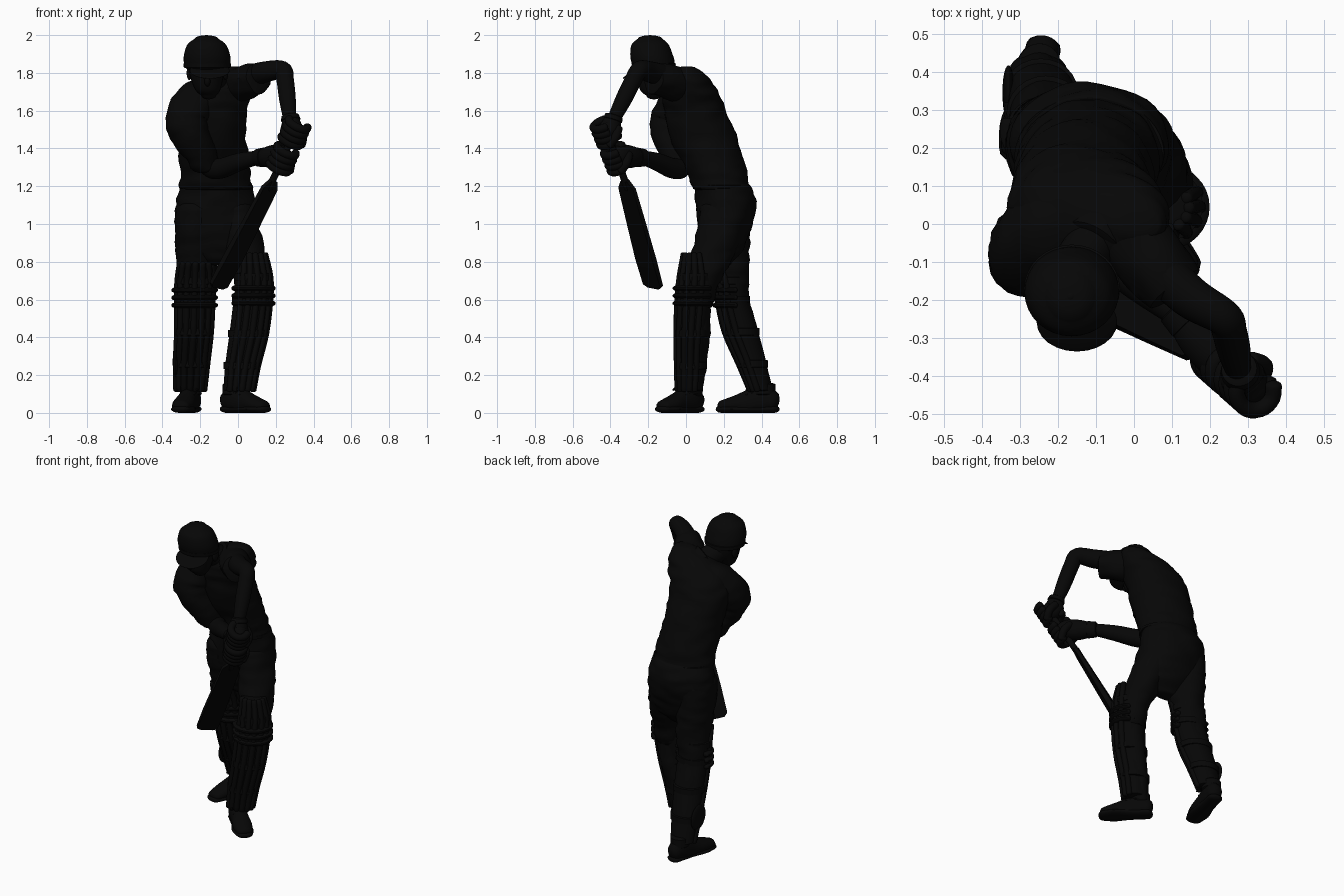
import bpy, bmesh, math
from mathutils import Vector, noise

if "Cube" in bpy.data.objects:
    bpy.data.objects.remove(bpy.data.objects["Cube"])

black = bpy.data.materials.new("matte_black")
black.use_nodes = True
black.diffuse_color = (0.002, 0.002, 0.002, 1)
black.node_tree.nodes["Principled BSDF"].inputs["Base Color"].default_value = black.diffuse_color


def finish(name, bm):
    bmesh.ops.recalc_face_normals(bm, faces=bm.faces)
    for f in bm.faces:
        f.smooth = True
    mesh = bpy.data.meshes.new(name)
    bm.to_mesh(mesh)
    bm.free()
    mesh.materials.append(black)
    ob = bpy.data.objects.new(name, mesh)
    bpy.context.collection.objects.link(ob)
    bpy.ops.object.select_all(action='DESELECT')
    ob.select_set(True)
    bpy.context.view_layer.objects.active = ob
    bpy.ops.object.shade_smooth_by_angle(angle=math.radians(45))
    return ob


def spline(pts, steps):
    """Smooth path through points given as (x, y, z, a, b)."""
    P = [tuple(p) + (p[3],) * (5 - len(p)) for p in pts]
    out = []
    for i in range(len(P) - 1):
        q = [P[max(i - 1, 0)], P[i], P[i + 1], P[min(i + 2, len(P) - 1)]]
        for s in range(steps):
            t = s / steps
            out.append([0.5 * (2 * b + (c - a) * t + (2 * a - 5 * b + 4 * c - d) * t * t
                               + (3 * b - a - 3 * c + d) * t ** 3) for a, b, c, d in zip(*q)])
    return out + [list(P[-1])]


def loft(name, pts, level=False, sides=24, steps=6, cap=0.5, fold=0, floor=None, side=(1, 0, 0)):
    """Tube of elliptical sections with domed ends; level keeps sections horizontal."""
    path = spline(pts, steps)
    n = len(path)
    bm = bmesh.new()
    rings, u = [], Vector(side)
    for i, p in enumerate(path):
        t = (Vector(path[min(i + 1, n - 1)][:3]) - Vector(path[max(i - 1, 0)][:3])).normalized()
        if level:
            t = Vector((0, 0, math.copysign(1, t.z)))
        u = (u - t * u.dot(t)).normalized()
        v = t.cross(u)
        slices = [(0, 1)]
        dome = [(math.sin(k) * cap, math.cos(k)) for k in (0.5, 1.0, 1.4)]
        if i == 0:
            slices = [(-h, w) for h, w in reversed(dome)] + slices
        if i == n - 1:
            slices += dome
        for h, w in slices:
            c = Vector(p[:3]) + t * h * min(p[3], p[4])
            ring = []
            for k in range(sides):
                a = math.tau * k / sides
                d = u * math.cos(a) * p[3] + v * math.sin(a) * p[4]
                co = c + d * w
                if fold:
                    co += d.normalized() * fold * noise.noise(Vector((co.x * 9, co.y * 9, co.z * 24)))
                if floor is not None:
                    co.z = max(co.z, floor)
                ring.append(bm.verts.new(co))
            rings.append(ring)
    for r, s in zip(rings, rings[1:]):
        for k in range(sides):
            j = (k + 1) % sides
            bm.faces.new((r[k], r[j], s[j], s[k]))
    bm.faces.new(rings[0])
    bm.faces.new(rings[-1])
    return finish(name, bm)


def ball(name, loc, size, rot=(0, 0, 0)):
    bm = bmesh.new()
    bmesh.ops.create_uvsphere(bm, u_segments=24, v_segments=14, radius=1)
    ob = finish(name, bm)
    ob.location, ob.scale, ob.rotation_euler = loc, size, rot


# Shirt and trousers
loft("shirt", [(-.115, .185, 1.19, .192, .15), (-.123, .163, 1.28, .186, .16), (-.135, .095, 1.45, .18, .178),
               (-.14, .048, 1.6, .19, .162), (-.1, .022, 1.71, .185, .145),
               (-.035, .01, 1.79, .125, .095), (0, 0, 1.825, .07, .05)], level=True, sides=40, cap=.2, fold=.012)
loft("shirt_hem", [(-.115, .187, 1.185, .194, .15), (-.116, .185, 1.205, .195, .151)], level=True, sides=40, cap=.05)
loft("trouser_seat", [(-.115, .19, 1.21, .182, .145), (-.12, .213, 1.12, .21, .16), (-.115, .208, 1.02, .217, .15),
                      (-.11, .2, .92, .21, .125), (-.1, .195, .84, .16, .09), (-.1, .19, .79, .09, .05)],
     level=True, sides=40, cap=.2, fold=.01)
loft("left_thigh", [(-.01, .2, 1.08, .1, .13), (.005, .185, .98, .105, .125), (.04, .14, .84, .103, .115),
                    (.07, .085, .7, .09, .1), (.075, .055, .58, .085, .09)], level=True, fold=.012)
loft("right_thigh", [(-.22, .2, 1.08, .11, .14), (-.225, .205, .97, .11, .135), (-.22, .225, .83, .11, .11),
                     (-.222, .24, .7, .1, .092), (-.23, .25, .58, .09, .085)], level=True, fold=.012)
loft("left_calf", [(.075, .05, .62, .08, .08), (.055, .045, .42, .078, .085), (.015, .045, .25, .06, .065),
                   (-.02, .035, .1, .05, .05)], level=True, fold=.008)
loft("right_calf", [(-.23, .25, .62, .085, .08), (-.237, .295, .43, .08, .085), (-.245, .368, .25, .065, .06),
                    (-.248, .415, .1, .05, .05)], level=True, fold=.008)


# Leg pads: shell, vertical canes, knee rolls and rear straps
def leg_pad(prefix, path, knee, face):
    loft(prefix + "_pad_shell", path, level=True, sides=32, cap=.1)
    dense = spline(path, 1)

    def on_shell(p, ang, grow):
        return (p[0] + math.cos(ang) * p[3] * grow, p[1] + math.sin(ang) * p[4] * grow, p[2])

    for i in range(7):
        ang = math.radians(face + (i - 3) * 25)
        loft(f"{prefix}_pad_cane_{i}", [on_shell(p, ang, .97) + (.017,) for p in dense], sides=10, steps=4)
    for i in range(3):
        x, y, z, rx, ry = knee
        roll = []
        for k in range(11):
            ang = math.radians(face - 105 + k * 21)
            roll.append((x + math.cos(ang) * rx, y + math.sin(ang) * ry, z + (i - 1) * .04, .015, .023))
        loft(f"{prefix}_knee_roll_{i}", roll, sides=10, steps=2, side=(0, 0, 1))
    for i, p in enumerate(dense[1:-1]):
        loft(f"{prefix}_strap_{i}", [(p[0], p[1], p[2] - .018, p[3] + .008, p[4] + .008),
                                     (p[0], p[1], p[2] + .018, p[3] + .008, p[4] + .008)], level=True, cap=.05)


leg_pad("left", [(.003, .02, .12, .08, .068), (.02, .025, .25, .088, .077), (.053, .03, .42, .098, .085),
                 (.075, .042, .6, .098, .092), (.083, .05, .72, .09, .088), (.075, .045, .84, .07, .06)],
        (.076, .045, .62, .101, .094), -52)
leg_pad("right", [(-.252, .395, .12, .078, .058), (-.245, .352, .26, .088, .075), (-.232, .292, .43, .095, .09),
                  (-.228, .247, .6, .1, .083), (-.225, .235, .7, .1, .085), (-.222, .195, .79, .09, .07)],
        (-.229, .245, .61, .102, .085), -92)
ball("right_pad_wing", (-.33, .345, .27), (.016, .072, .08), (.3, 0, 0))


# Shoes: upper, sole, ankle collar and laces
def shoe(prefix, heel, toe):
    h, t = Vector(heel), Vector(toe)
    d = (t - h).normalized()
    s = Vector((-d.y, d.x))

    def at(f, z, w, hgt):
        p = h.lerp(t, f)
        return (p.x, p.y, z, w, hgt)

    loft(prefix + "_shoe", [at(-.08, .06, .045, .055), at(.12, .07, .052, .08), at(.45, .055, .052, .07),
                            at(.8, .045, .058, .045), at(1.08, .035, .046, .032)], floor=.02, side=(s.x, s.y, 0), cap=.7)
    loft(prefix + "_sole", [at(-.1, .02, .046, .02), at(.4, .02, .05, .02), at(.8, .02, .064, .02),
                            at(1.1, .02, .05, .02)], floor=0, side=(s.x, s.y, 0), cap=1.4)
    loft(prefix + "_shoe_collar", [at(.12, .1, .058, .06), at(.1, .15, .055, .055)], level=True, cap=.2)
    for i in range(4):
        p, z = h.lerp(t, .36 + i * .12), .128 - i * .011
        loft(f"{prefix}_lace_{i}", [(p.x + s.x * k * .04, p.y + s.y * k * .04, z - abs(k) * .022, .006)
                                    for k in (-1, -.4, .4, 1)], sides=8, steps=3)
    p = h.lerp(t, .35)
    for k in (-1, 1):
        e = p + s * k * .055 + d * .03
        m = p + s * k * .035
        loft(f"{prefix}_lace_bow_{'left' if k > 0 else 'right'}",
             [(p.x, p.y, .13, .005), (m.x, m.y, .15, .005), (e.x, e.y, .12, .005)], sides=8)


shoe("left", (-.043, .045), (.12, -.108))
shoe("right", (-.243, .443), (-.3, .21))

# Arms and sleeves
loft("left_sleeve", [(-.03, 0, 1.735, .094), (.035, -.08, 1.75, .092), (.108, -.17, 1.77, .08)],
     fold=.012, cap=.12)
loft("left_arm", [(.05, -.1, 1.78, .06), (.145, -.19, 1.805, .056), (.235, -.245, 1.815, .048),
                  (.25, -.28, 1.76, .046), (.262, -.33, 1.66, .044), (.275, -.385, 1.55, .034)])
loft("right_sleeve", [(-.15, .02, 1.67, .11), (-.22, -.02, 1.64, .115), (-.27, -.07, 1.56, .116),
                      (-.258, -.085, 1.49, .106), (-.205, -.055, 1.39, .085), (-.17, -.02, 1.31, .075)],
     fold=.012, cap=.3)
loft("right_arm", [(-.2, -.05, 1.4, .055), (-.15, -.025, 1.305, .055), (-.09, -.07, 1.295, .054),
                   (.01, -.155, 1.33, .047), (.12, -.24, 1.355, .035)])

# Bat: flat blade with a raised spine, shoulder taper and round handle
top, tip = Vector((.185, -.32, 1.23)), Vector((-.105, -.172, .68))
axis = (top - tip).normalized()
wide = Vector((.72, .68, 0))
wide = (wide - axis * wide.dot(axis)).normalized()
deep = axis.cross(wide)
bm = bmesh.new()
section = [(-1, -.018), (-1, .008), (0, .026), (1, .008), (1, -.018)]
rings = []
for f, w, q in ((-.03, .04, .6), (0, .062, .9), (.25, .063, 1.2), (.6, .059, 1), (.93, .054, .8), (1, .025, .8)):
    c = tip.lerp(top, f)
    rings.append([bm.verts.new(c + wide * a * w + deep * b * q) for a, b in section])
for r, s in zip(rings, rings[1:]):
    for k in range(5):
        bm.faces.new((r[k], r[(k + 1) % 5], s[(k + 1) % 5], s[k]))
bm.faces.new(rings[0])
bm.faces.new(rings[-1])
finish("bat_blade", bm)
grip = top + Vector((.13, -.115, .29))
loft("bat_handle", [(*(top - axis * .05), .019), (*top.lerp(grip, .5), .018), (*grip, .018)], sides=16)


# Gloves: padded hand, cuff and padded fingers curled round the handle
def glove(prefix, along, wrist, bulk):
    c, w = top.lerp(grip, along), Vector(wrist)
    hold = (grip - top).normalized()
    out = (w - c) - hold * (w - c).dot(hold)
    out.normalize()
    other = hold.cross(out)
    palm = c + out * .025
    loft(prefix + "_glove_palm", [(*w.lerp(palm, .05), .045), (*w.lerp(palm, .5), bulk),
                                  (*palm, .06), (*(c - out * .025), .05)])
    loft(prefix + "_glove_cuff", [(*w.lerp(palm, -.2), .047), (*w.lerp(palm, .15), .052)], cap=.15)
    for i in range(4):
        base = c + hold * (i - 1.5) * .034
        pts = []
        for k in range(8):
            ang = math.radians(-20 + k * 38)
            pts.append((*(base + out * math.cos(ang) * .056 + other * math.sin(ang) * .052), .022))
        loft(f"{prefix}_finger_{i}", pts, sides=12, steps=3)
    thumb = [c + out * .05 - other * .045, c - other * .066 - hold * .02, c - out * .04 - other * .045 - hold * .05]
    loft(prefix + "_thumb", [(*p, .023) for p in thumb], sides=12)


glove("left", .88, (.278, -.385, 1.56), .052)
glove("right", .4, (.125, -.245, 1.352), .06)

# Head, neck and cap
loft("neck", [(-.07, .01, 1.72, .085), (-.115, -.06, 1.755, .07), (-.16, -.13, 1.8, .07)])
loft("collar", [(-.085, -.02, 1.73, .1), (-.108, -.055, 1.755, .088)], cap=.1)
loft("head", [(-.155, -.17, 1.68, .04, .04), (-.16, -.175, 1.71, .066, .068), (-.165, -.165, 1.78, .088, .095),
              (-.165, -.165, 1.86, .1, .105), (-.165, -.175, 1.93, .085, .09)], level=True)
ball("nose", (-.162, -.268, 1.755), (.016, .022, .028), (.4, 0, 0))
for x, name in ((-.258, "right_ear"), (-.066, "left_ear")):
    ball(name, (x, -.14, 1.8), (.014, .026, .038))
loft("cap_crown", [(-.163, -.17, 1.835, .122, .113), (-.164, -.182, 1.89, .123, .113), (-.166, -.19, 1.95, .102, .098),
                   (-.167, -.19, 1.98, .064, .066)], level=True, sides=32, cap=.3)
loft("cap_band", [(-.163, -.17, 1.828, .124, .115), (-.163, -.171, 1.85, .126, .117)], level=True, sides=32, cap=.05)
ball("cap_peak", (-.15, -.258, 1.812), (.106, .088, .01), (.5, 0, 0))
ball("cap_button", (-.167, -.19, 1.994), (.012, .012, .007))
